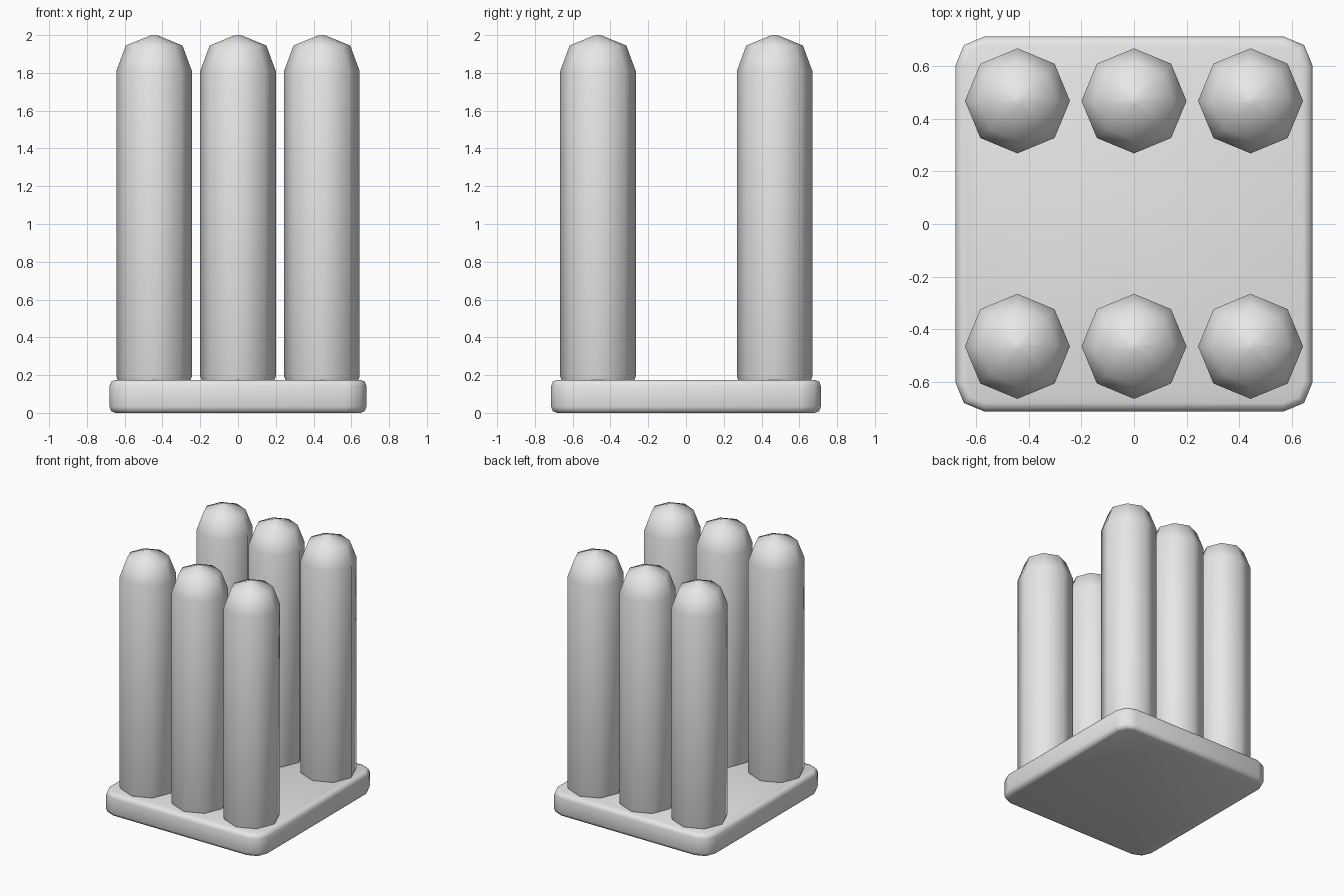
import bpy, bmesh, math
from mathutils import Vector

cube = bpy.data.objects.get("Cube")
if cube:
    bpy.data.objects.remove(cube, do_unlink=True)

grey = bpy.data.materials.new("light_grey")
grey.use_nodes = True
colour = (0.8, 0.8, 0.8, 1)
grey.diffuse_color = colour
grey.node_tree.nodes["Principled BSDF"].inputs["Base Color"].default_value = colour


def loft(name, rings, location, angle):
    """Skin a stack of equal-length rings, cap both ends, shade smooth."""
    bm = bmesh.new()
    loops = [[bm.verts.new(p) for p in ring] for ring in rings]
    n = len(loops[0])
    for low, high in zip(loops, loops[1:]):
        for i in range(n):
            j = (i + 1) % n
            bm.faces.new((low[i], low[j], high[j], high[i]))
    bm.faces.new(loops[0][::-1])
    bm.faces.new(loops[-1])
    mesh = bpy.data.meshes.new(name)
    bm.to_mesh(mesh)
    bm.free()
    mesh.materials.append(grey)
    obj = bpy.data.objects.new(name, mesh)
    obj.location = location
    bpy.context.collection.objects.link(obj)
    bpy.ops.object.select_all(action="DESELECT")
    obj.select_set(True)
    bpy.context.view_layer.objects.active = obj
    bpy.ops.object.shade_smooth_by_angle(angle=math.radians(angle))
    return obj


def rounded_rectangle(hx, hy, radius, z, steps=2):
    points = []
    for q, (sx, sy) in enumerate([(1, 1), (-1, 1), (-1, -1), (1, -1)]):
        for k in range(steps + 1):
            a = (q + k / steps) * math.pi / 2
            points.append(Vector((sx * (hx - radius) + radius * math.cos(a),
                                  sy * (hy - radius) + radius * math.sin(a), z)))
    return points


def octagon(radius, z):
    return [Vector((radius * math.cos(i * math.pi / 4),
                    radius * math.sin(i * math.pi / 4), z)) for i in range(8)]


# Base slab: rounded corners and softened top and bottom rims
half_x, half_y, height, corner, rim = 0.68, 0.714, 0.175, 0.11, 0.032
slab = [(0, rim), (0.009, 0.009), (rim, 0)]
slab += [(height - z, inset) for z, inset in reversed(slab)]
loft("base_slab", [rounded_rectangle(half_x - d, half_y - d, corner - d, z)
                   for z, d in slab], (0, 0, 0), 60)

# Round-ended octagonal posts, three along each of two rows
post = [(0.015, 0.003), (0.15, 0.058), (0.2, 0.193),
        (0.2, 1.81), (0.15, 1.945), (0.015, 2.0)]
for row, y in (("front", -0.466), ("back", 0.469)):
    for side, x in (("right", -0.444), ("middle", 0), ("left", 0.444)):
        loft(f"{row}_{side}_post", [octagon(r, z) for r, z in post], (x, y, 0), 60)
